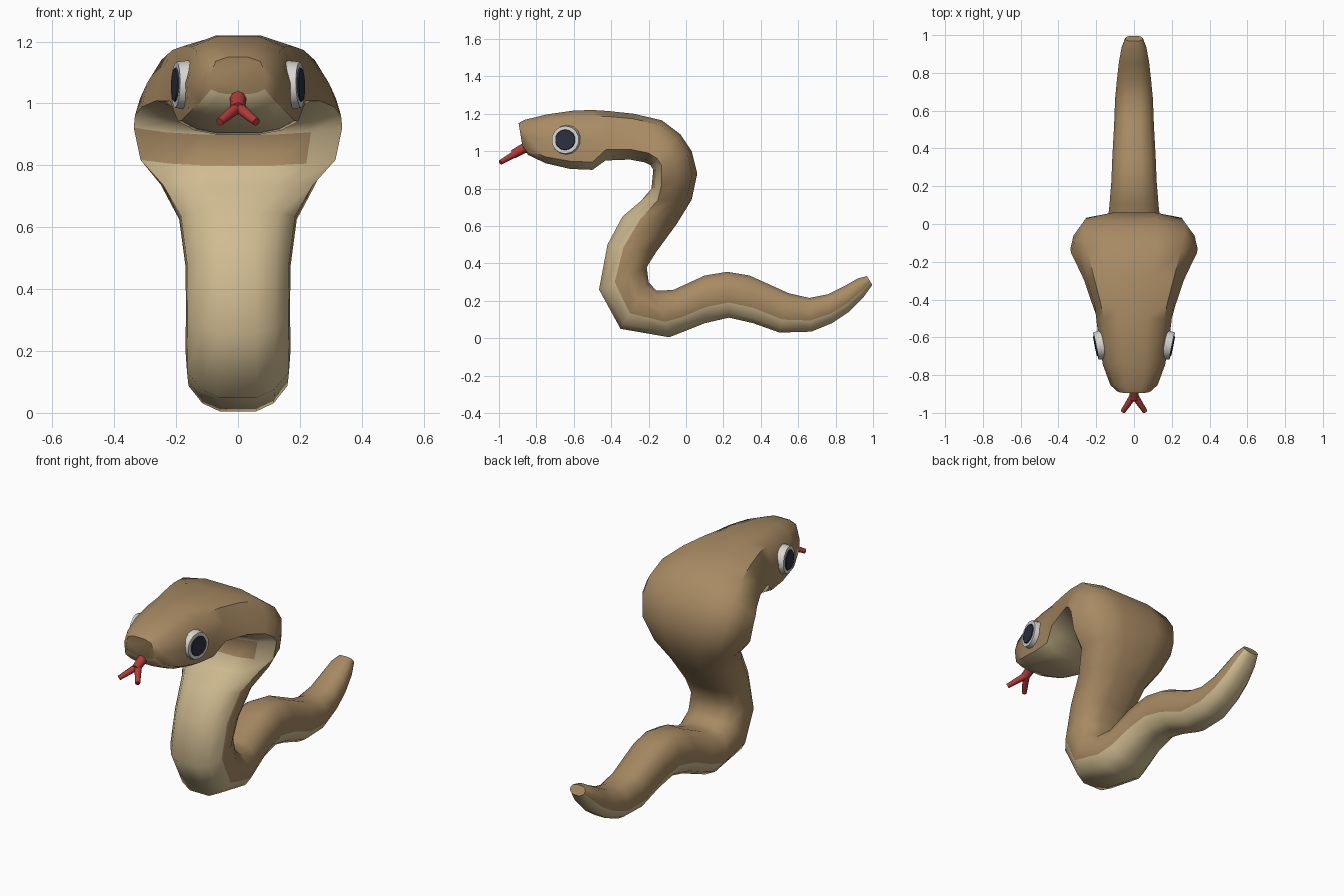
import bpy, bmesh, math
from mathutils import Vector

if "Cube" in bpy.data.objects:
    bpy.data.objects.remove(bpy.data.objects["Cube"])


def mat(name, rgb):
    m = bpy.data.materials.new(name)
    m.diffuse_color = (*rgb, 1)
    m.use_nodes = True
    m.node_tree.nodes["Principled BSDF"].inputs["Base Color"].default_value = m.diffuse_color
    return m


BROWN = mat("brown skin", (0.39, 0.255, 0.125))
TAN = mat("pale belly", (0.63, 0.50, 0.285))
RED = mat("red tongue", (0.44, 0.045, 0.04))
WHITE = mat("eye white", (0.68, 0.67, 0.64))
DARK = mat("dark pupil", (0.025, 0.028, 0.05))


def finish(name, bm, mats, angle=50):
    bmesh.ops.recalc_face_normals(bm, faces=bm.faces[:])
    me = bpy.data.meshes.new(name)
    bm.to_mesh(me)
    bm.free()
    for m in mats:
        me.materials.append(m)
    ob = bpy.data.objects.new(name, me)
    bpy.context.collection.objects.link(ob)
    bpy.ops.object.select_all(action='DESELECT')
    ob.select_set(True)
    bpy.context.view_layer.objects.active = ob
    bpy.ops.object.shade_smooth_by_angle(angle=math.radians(angle))
    return ob


# Body rings, nose to tail: back y, z / belly y, z / half width
RINGS = [
    (-.895, 1.15, -.875, 1.03, .09), (-.86, 1.168, -.845, .98, .125),
    (-.74, 1.197, -.75, .935, .165), (-.60, 1.217, -.62, .905, .187),
    (-.50, 1.22, -.50, .90, .20), (-.42, 1.215, -.43, .95, .22),
    (-.28, 1.20, -.30, .955, .265), (-.13, 1.165, -.22, .94, .31),
    (-.03, 1.09, -.19, .925, .333), (.03, 1.0, -.175, .90, .337),
    (.06, .88, -.185, .80, .315), (.03, .74, -.24, .735, .25),
    (-.05, .61, -.34, .65, .19), (-.16, .46, -.42, .50, .17),
    (-.21, .38, -.465, .26, .168), (-.20, .30, -.35, .05, .17),
    (-.16, .255, -.09, .005, .165), (-.07, .257, .0, .04, .145),
    (.10, .335, .10, .08, .13), (.22, .355, .23, .11, .12),
    (.34, .335, .36, .08, .115), (.55, .24, .50, .03, .105),
    (.66, .215, .67, .035, .10), (.76, .235, .78, .08, .09),
    (.85, .28, .87, .14, .08), (.92, .32, .95, .22, .066),
    (.968, .332, .996, .285, .047),
]
HEAD_END, HOOD_END = 5, 11      # ring numbers where head and hood stop
BAND = 9                        # brown band across the throat
WIDTHS = (.36, .80, 1.0, .97, .70, .36)


def colour_line(i):
    """How far from back to belly the brown reaches."""
    return .87 if i < HEAD_END else .78 if i < HOOD_END else .67


bm = bmesh.new()
loops = []
for i, (yt, zt, yb, zb, w) in enumerate(RINGS):
    e = colour_line(i)
    ts = (0, .11, .57 * e, e, e + (1 - e) * .68, 1)
    half = []
    for t, f in zip(ts, WIDTHS):
        if HEAD_END <= i < HOOD_END:      # hood is widest at its front rim
            f = {1.0: .95, .97: 1.0}.get(f, f)
        half.append((w * f, yt + (yb - yt) * t, zt + (zb - zt) * t))
    pts = half + [(-x, y, z) for x, y, z in reversed(half)]
    loops.append([bm.verts.new(p) for p in pts])
n = len(loops[0])
for i in range(len(loops) - 1):
    for k in range(n):
        j = (k + 1) % n
        f = bm.faces.new((loops[i][k], loops[i][j], loops[i + 1][j], loops[i + 1][k]))
        belly = 3 <= k <= 7
        f.material_index = int(belly and not (i == BAND and k > 3))
bm.faces.new(loops[0])
bm.faces.new(loops[-1])
finish("body", bm, [BROWN, TAN])


# Eyes: thin white discs with a raised dark pupil
def eye_disc(name, side, r, depth, out, m):
    bm = bmesh.new()
    bmesh.ops.create_cone(bm, cap_ends=True, segments=14, radius1=r,
                          radius2=r * .93, depth=depth)
    normal = Vector((side, -.20, .03)).normalized()
    q = normal.to_track_quat('Z', 'Y')
    centre = Vector((side * .182, -.642, 1.06)) + normal * out
    for v in bm.verts:
        v.co = q @ v.co + centre
    finish(name, bm, [m], 30)


for side, label in ((1, "right"), (-1, "left")):
    eye_disc(label + "_eye", side, .08, .04, 0, WHITE)
    eye_disc(label + "_pupil", side, .057, .008, .021, DARK)


# Forked tongue
def rod(name, a, b, r1, r2):
    a, b = Vector(a), Vector(b)
    bm = bmesh.new()
    bmesh.ops.create_cone(bm, cap_ends=True, segments=8, radius1=r1,
                          radius2=r2, depth=(b - a).length)
    q = (b - a).to_track_quat('Z', 'Y')
    for v in bm.verts:
        v.co = q @ v.co + (a + b) / 2
    finish(name, bm, [RED])


rod("tongue_stem", (0, -.83, 1.035), (0, -.925, .983), .029, .023)
for side, label in ((1, "right"), (-1, "left")):
    rod(label + "_tongue_tip", (0, -.905, .99), (side * .059, -.993, .94), .02, .013)
